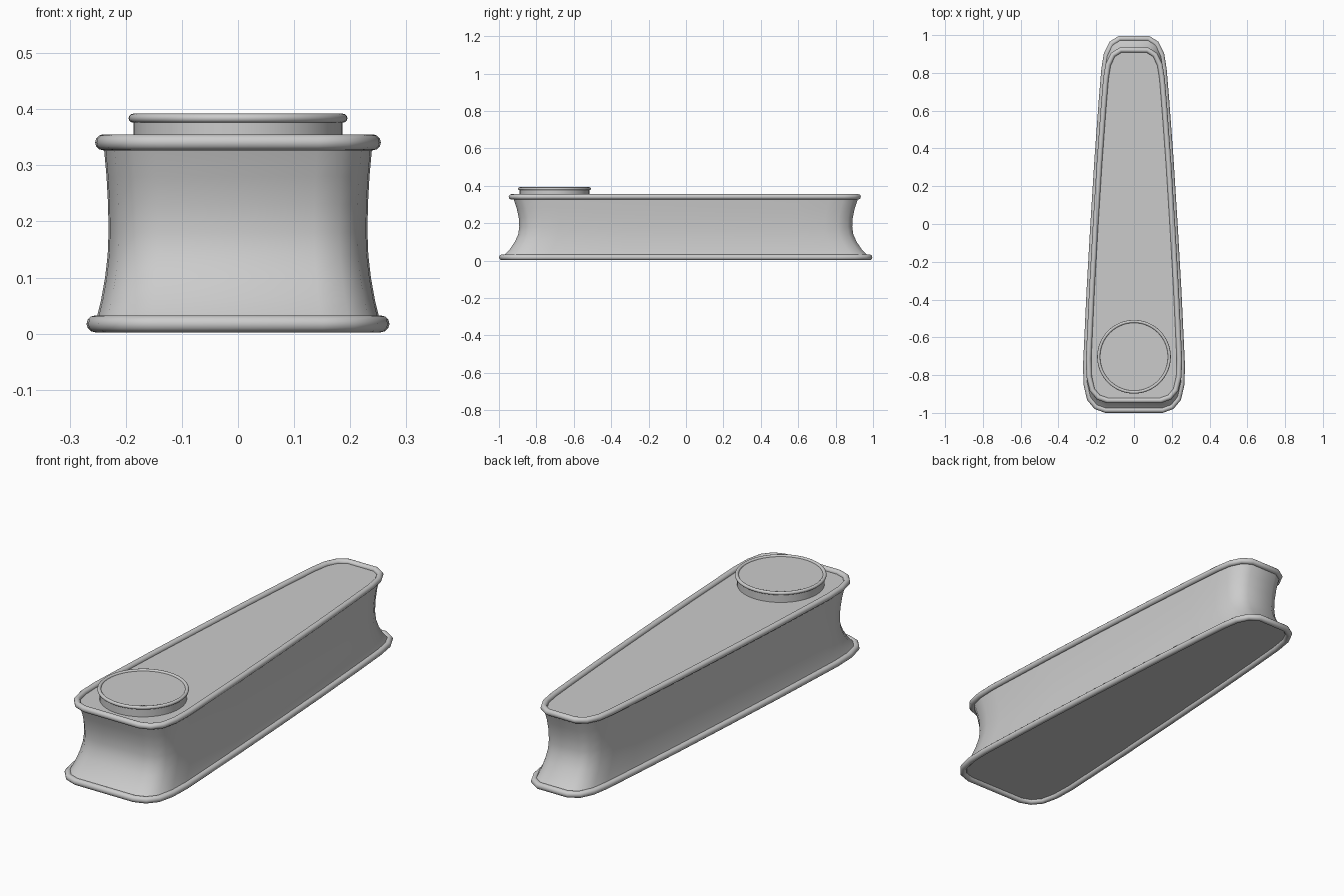
import bpy, bmesh
from math import radians

if "Cube" in bpy.data.objects:
    bpy.data.objects.remove(bpy.data.objects["Cube"])

# Right half of the tapered plan outline, front to back
HALF = [(0.15, -0.985), (0.20, -0.967), (0.235, -0.925), (0.252, -0.85), (0.255, -0.75),
        (0.236, -0.35), (0.216, 0.0), (0.194, 0.35), (0.172, 0.65), (0.158, 0.82),
        (0.145, 0.90), (0.118, 0.955), (0.075, 0.982)]
OUTLINE = HALF + [(-x, y) for x, y in reversed(HALF)]

# Waisted side profile: (height, outline scale)
LEVELS = [(0.018, 1.0), (0.033, 0.983), (0.06, 0.957), (0.10, 0.929), (0.14, 0.911),
          (0.18, 0.905), (0.23, 0.908), (0.28, 0.919), (0.34, 0.94)]


def smooth(ob, angle=35):
    bpy.ops.object.select_all(action='DESELECT')
    ob.select_set(True)
    bpy.context.view_layer.objects.active = ob
    bpy.ops.object.shade_smooth_by_angle(angle=radians(angle))


def loft_body(name):
    bm = bmesh.new()
    rings = [[bm.verts.new((x * s, y * s, z)) for x, y in OUTLINE] for z, s in LEVELS]
    n = len(OUTLINE)
    for a, b in zip(rings, rings[1:]):
        for i in range(n):
            j = (i + 1) % n
            bm.faces.new((a[i], a[j], b[j], b[i]))
    bm.faces.new(rings[0][::-1])
    bm.faces.new(rings[-1])
    bmesh.ops.recalc_face_normals(bm, faces=bm.faces)
    me = bpy.data.meshes.new(name)
    bm.to_mesh(me)
    bm.free()
    ob = bpy.data.objects.new(name, me)
    bpy.context.collection.objects.link(ob)
    smooth(ob)


def rim(name, scale, shift, z, radius):
    cu = bpy.data.curves.new(name, 'CURVE')
    cu.dimensions = '3D'
    cu.bevel_depth = radius
    cu.bevel_resolution = 4
    sp = cu.splines.new('POLY')
    sp.points.add(len(OUTLINE) - 1)
    for p, (x, y) in zip(sp.points, OUTLINE):
        p.co = (x * scale, y * scale + shift, z, 1)
    sp.use_cyclic_u = True
    ob = bpy.data.objects.new(name, cu)
    bpy.context.collection.objects.link(ob)
    bpy.ops.object.select_all(action='DESELECT')
    ob.select_set(True)
    bpy.context.view_layer.objects.active = ob
    bpy.ops.object.convert(target='MESH')
    smooth(bpy.context.object, 40)


# Body with beaded rims at the foot and top
loft_body("body")
rim("bottom_rim", 1.0, 0.0, 0.0175, 0.015)
rim("top_rim", 0.943, -0.005, 0.341, 0.0142)

# Round raised cap near the front, with its own bead
CAP_Y = -0.703
bpy.ops.mesh.primitive_cylinder_add(vertices=64, radius=0.186, depth=0.045,
                                    location=(0, CAP_Y, 0.3625))
bpy.context.object.name = "round_cap"
smooth(bpy.context.object)
bpy.ops.mesh.primitive_torus_add(major_segments=64, minor_segments=12, major_radius=0.187,
                                 minor_radius=0.008, location=(0, CAP_Y, 0.384))
bpy.context.object.name = "cap_rim"
smooth(bpy.context.object, 60)
